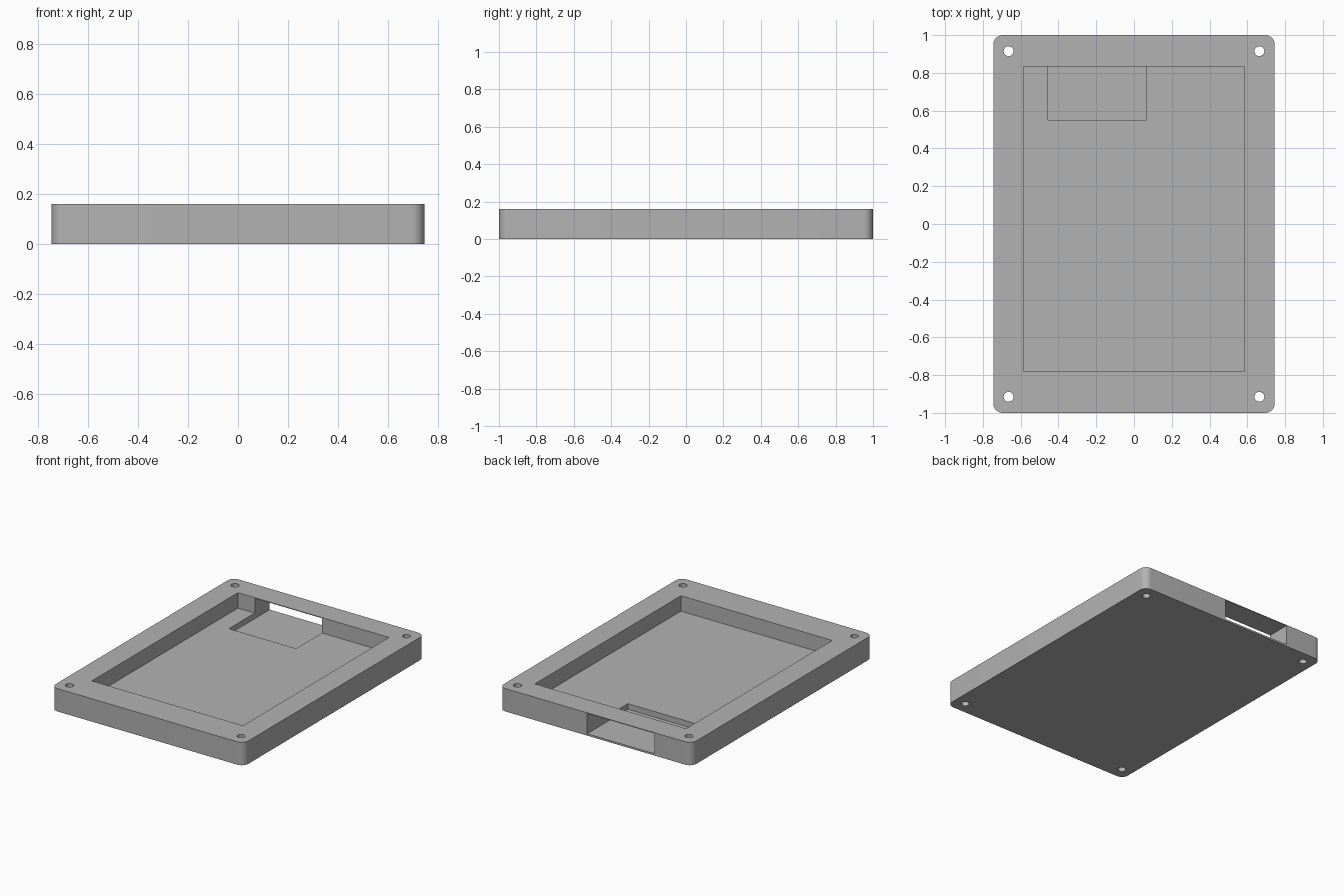
import bpy
import math

if "Cube" in bpy.data.objects:
    bpy.data.objects.remove(bpy.data.objects["Cube"], do_unlink=True)

HALF_X, HALF_Y, HEIGHT = 0.745, 1.0, 0.16
CORNER = 0.05
POCKET_FLOOR, NOTCH_FLOOR, BRIDGE = 0.052, 0.013, 0.005

gray = bpy.data.materials.new("plain_gray")
gray.use_nodes = True
color = (0.448, 0.448, 0.448, 1)
gray.diffuse_color = color
shader = next(n for n in gray.node_tree.nodes if n.type == "BSDF_PRINCIPLED")
shader.inputs["Base Color"].default_value = color


def box(name, low, high):
    """Box between two opposite corners."""
    bpy.ops.mesh.primitive_cube_add(size=1)
    ob = bpy.context.object
    ob.name = name
    ob.location = [(a + b) / 2 for a, b in zip(low, high)]
    ob.scale = [b - a for a, b in zip(low, high)]
    bpy.ops.object.transform_apply(location=True, rotation=False, scale=True)
    ob.data.materials.append(gray)
    return ob


def prism(name, outline, height):
    """Upright solid from a closed outline."""
    n = len(outline)
    verts = [(x, y, z) for z in (0, height) for x, y in outline]
    faces = [tuple(reversed(range(n))), tuple(range(n, 2 * n))]
    faces += [(i, (i + 1) % n, n + (i + 1) % n, n + i) for i in range(n)]
    mesh = bpy.data.meshes.new(name)
    mesh.from_pydata(verts, [], faces)
    mesh.materials.append(gray)
    ob = bpy.data.objects.new(name, mesh)
    bpy.context.collection.objects.link(ob)
    return ob


def cut(target, cutter):
    """Subtract the cutter, then discard it."""
    cutter.hide_render = True
    bpy.context.view_layer.objects.active = target
    mod = target.modifiers.new("cut", "BOOLEAN")
    mod.operation = "DIFFERENCE"
    mod.solver = "EXACT"
    mod.object = cutter
    bpy.ops.object.modifier_apply(modifier=mod.name)
    bpy.data.objects.remove(cutter, do_unlink=True)


# Tray body with rounded vertical corners
outline = []
steps = 10
for quarter, (sx, sy) in enumerate([(1, 1), (-1, 1), (-1, -1), (1, -1)]):
    for i in range(steps + 1):
        a = (quarter + i / steps) * math.pi / 2
        outline.append((sx * (HALF_X - CORNER) + CORNER * math.cos(a),
                        sy * (HALF_Y - CORNER) + CORNER * math.sin(a)))
tray = prism("tray", outline, HEIGHT)

# Main pocket, open at the top
cut(tray, box("pocket_cutter", (-0.585, -0.78, POCKET_FLOOR), (0.585, 0.835, 0.3)))

# Deeper notch that runs out through the back wall under a thin bridge
cut(tray, box("notch_cutter", (-0.455, 0.55, NOTCH_FLOOR),
              (0.065, 1.1, HEIGHT - BRIDGE)))

# Screw holes through the four corners
for sx in (-1, 1):
    for sy in (-1, 1):
        bpy.ops.mesh.primitive_cylinder_add(
            vertices=32, radius=0.026, depth=1, location=(sx * 0.664, sy * 0.915, 0))
        hole = bpy.context.object
        hole.data.materials.append(gray)
        cut(tray, hole)

# Smooth the round corners and holes, keep the other edges sharp
bpy.ops.object.select_all(action="DESELECT")
tray.select_set(True)
bpy.context.view_layer.objects.active = tray
bpy.ops.object.shade_smooth_by_angle(angle=math.radians(30))
